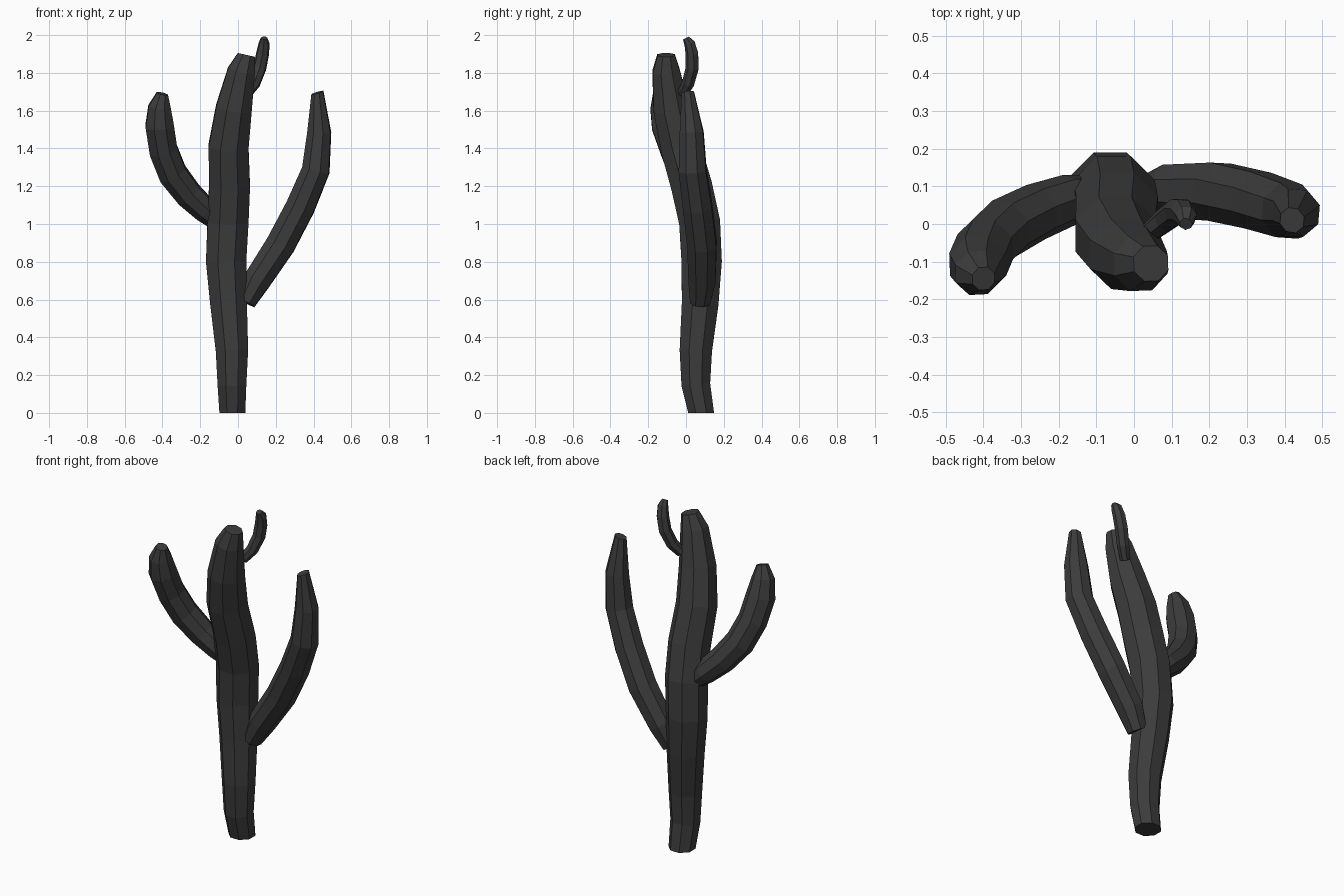
import bpy, bmesh, math
from mathutils import Vector

skin = bpy.data.materials.new("dark_skin")
skin.diffuse_color = (0.045, 0.045, 0.045, 1)


def limb(name, stations, sides, start=None, end=None, turn=0.5):
    """Flat-faced tapering tube through (x, y, z, radius) stations."""
    pts = [Vector(s[:3]) for s in stations]
    n = len(pts)
    tangents = []
    for i in range(n):
        a = (pts[i] - pts[i - 1]).normalized() if i else Vector()
        b = (pts[i + 1] - pts[i]).normalized() if i < n - 1 else Vector()
        tangents.append((a + b).normalized())
    if start:
        tangents[0] = Vector(start).normalized()
    if end:
        tangents[-1] = Vector(end).normalized()

    bm = bmesh.new()
    rings = []
    side = Vector((1, 0, 0))
    for p, t, s in zip(pts, tangents, stations):
        side = (side - t * side.dot(t)).normalized()
        up = t.cross(side)
        ring = []
        for k in range(sides):
            ang = 2 * math.pi * (k + turn) / sides
            off = side * math.cos(ang) + up * math.sin(ang)
            ring.append(bm.verts.new(p + off * s[3] * 1.03))
        rings.append(ring)
    for r0, r1 in zip(rings, rings[1:]):
        for k in range(sides):
            j = (k + 1) % sides
            bm.faces.new((r0[k], r0[j], r1[j], r1[k]))
    bm.faces.new(rings[0][::-1])
    bm.faces.new(rings[-1])
    bmesh.ops.recalc_face_normals(bm, faces=bm.faces[:])
    mesh = bpy.data.meshes.new(name)
    bm.to_mesh(mesh)
    bm.free()
    mesh.materials.append(skin)
    obj = bpy.data.objects.new(name, mesh)
    bpy.context.collection.objects.link(obj)
    return obj


# Main trunk, leaning forward at the top
limb("trunk", [
    (-0.03, 0.08, 0.00, 0.072), (-0.032, 0.052, 0.15, 0.08),
    (-0.032, 0.052, 0.33, 0.09), (-0.05, 0.075, 0.58, 0.102),
    (-0.063, 0.083, 0.80, 0.112), (-0.053, 0.072, 1.01, 0.114),
    (-0.045, 0.03, 1.20, 0.114), (-0.05, -0.03, 1.41, 0.111),
    (-0.022, -0.078, 1.61, 0.10), (0.018, -0.105, 1.81, 0.076),
    (0.045, -0.105, 1.895, 0.049)],
    8, start=(0, 0, 1), end=(0.22, 0, 1))

# Left arm, sweeping out and forward
limb("left_arm", [
    (-0.12, 0.08, 1.02, 0.05), (-0.17, 0.065, 1.07, 0.066),
    (-0.26, 0.032, 1.155, 0.074), (-0.345, -0.012, 1.265, 0.079),
    (-0.395, -0.06, 1.39, 0.079), (-0.415, -0.107, 1.52, 0.079),
    (-0.415, -0.13, 1.62, 0.062), (-0.40, -0.145, 1.69, 0.032)],
    8, end=(0.25, -0.2, 1))

# Right arm, longer and lower
limb("right_arm", [
    (0.04, 0.075, 0.585, 0.055), (0.10, 0.085, 0.70, 0.075),
    (0.225, 0.085, 0.89, 0.081), (0.33, 0.062, 1.09, 0.08),
    (0.412, 0.035, 1.285, 0.076), (0.43, 0.03, 1.485, 0.065),
    (0.42, 0.01, 1.695, 0.034)],
    8, end=(-0.3, -0.15, 1))

# Small shoot near the crown
limb("small_shoot", [
    (0.045, -0.02, 1.69, 0.028), (0.085, 0.012, 1.745, 0.033),
    (0.115, 0.034, 1.825, 0.035), (0.13, 0.033, 1.90, 0.034),
    (0.138, 0.02, 1.955, 0.029), (0.138, 0.0, 1.985, 0.017)],
    7, end=(0, -0.5, 1))
